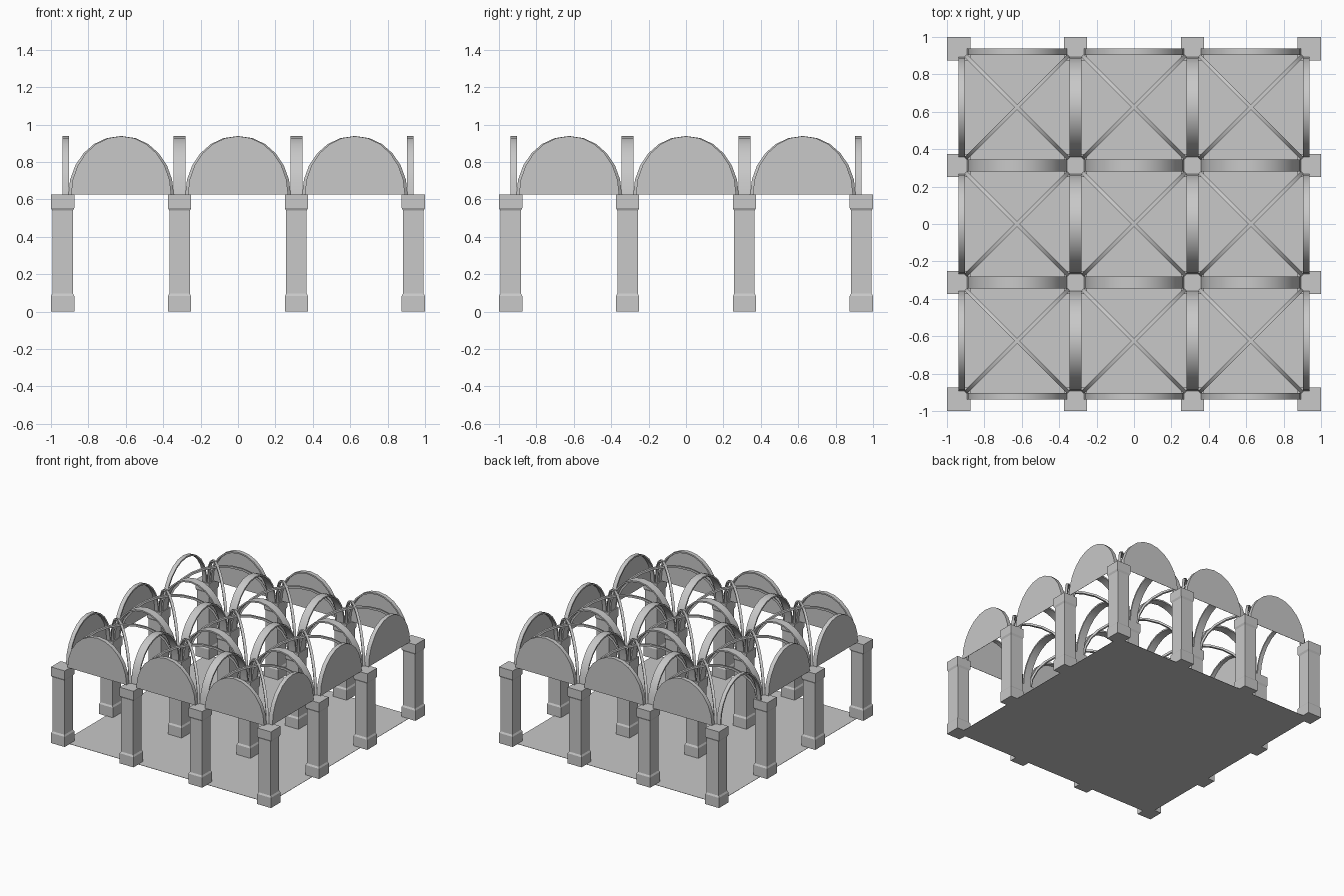
import bpy, bmesh, math
from mathutils import Matrix, Vector

if "Cube" in bpy.data.objects:
    bpy.data.objects.remove(bpy.data.objects["Cube"])

stone = bpy.data.materials.new("grey stone")
stone.use_nodes = True
GREY = (0.58, 0.58, 0.58, 1)
stone.diffuse_color = GREY
stone.node_tree.nodes["Principled BSDF"].inputs["Base Color"].default_value = GREY

BAY = 0.625              # distance between column centres
SPRING = 0.625           # height where the arches start
RISE = 0.313
EDGE = 1.5 * BAY
STEPS = 12


def finish(name, bm, matrix=None, smooth=False):
    """Turn a bmesh into a stone object."""
    if matrix:
        bm.transform(matrix)
    bmesh.ops.recalc_face_normals(bm, faces=bm.faces)
    mesh = bpy.data.meshes.new(name)
    bm.to_mesh(mesh)
    bm.free()
    mesh.materials.append(stone)
    obj = bpy.data.objects.new(name, mesh)
    bpy.context.collection.objects.link(obj)
    if smooth:
        bpy.ops.object.select_all(action='DESELECT')
        obj.select_set(True)
        bpy.context.view_layer.objects.active = obj
        bpy.ops.object.shade_smooth_by_angle(angle=math.radians(30))
    return obj


def loft(bm, rings):
    """Bridge closed rings of points and cap both ends."""
    loops = [[bm.verts.new(p) for p in ring] for ring in rings]
    n = len(loops[0])
    for low, high in zip(loops, loops[1:]):
        for i in range(n):
            j = (i + 1) % n
            bm.faces.new((low[i], low[j], high[j], high[i]))
    bm.faces.new(loops[0])
    bm.faces.new(loops[-1])


def place(x, y, turn):
    return Matrix.Translation((x, y, SPRING)) @ Matrix.Rotation(turn, 4, 'Z')


def ellipse(half_span, rise):
    angles = [math.pi * i / STEPS for i in range(STEPS + 1)]
    return [(half_span * math.cos(a), rise * math.sin(a)) for a in angles]


def arch(name, x, y, turn, half_span, width, depth):
    """Rectangular band bent along a half ellipse."""
    bm = bmesh.new()
    outer = ellipse(half_span, RISE)
    inner = ellipse(half_span - depth, RISE - depth)
    w = width / 2
    loft(bm, [[(ox, -w, oz), (ox, w, oz), (ix, w, iz), (ix, -w, iz)]
              for (ox, oz), (ix, iz) in zip(outer, inner)])
    finish(name, bm, place(x, y, turn), smooth=True)


def lunette(name, x, y, turn):
    """Thin half-elliptical wall panel."""
    bm = bmesh.new()
    shape = ellipse(0.268, RISE)
    loft(bm, [[(px, side, pz) for px, pz in shape] for side in (-0.001, 0.001)])
    finish(name, bm, place(x, y, turn))


# Floor slab
bm = bmesh.new()
loft(bm, [[(sx * EDGE, sy * EDGE, z) for sx, sy in ((-1, -1), (1, -1), (1, 1), (-1, 1))]
          for z in (0, 0.002)])
finish("floor", bm)

# Square columns with base and capital
BLOCK, SHAFT = 0.0625, 0.055
PROFILE = [(BLOCK, 0), (BLOCK, 0.083), (SHAFT, 0.096),
           (SHAFT, 0.54), (BLOCK, 0.555), (BLOCK, SPRING)]
lines = [(i - 1.5) * BAY for i in range(4)]
for x in lines:
    for y in lines:
        bm = bmesh.new()
        loft(bm, [[(x + sx * r, y + sy * r, z)
                   for sx, sy in ((-1, -1), (1, -1), (1, 1), (-1, 1))]
                  for r, z in PROFILE])
        finish("column", bm)

# Arches between the columns, with wall panels round the outside
bays = [-BAY, 0, BAY]
for line in lines:
    outside = abs(line) > BAY
    side = math.copysign(1, line)
    width = 0.033 if outside else 0.065
    offset = line - side * 0.0165 if outside else line
    panel = side * (EDGE - 0.0005)
    for bay in bays:
        kind = "edge_arch" if outside else "inner_arch"
        arch(kind, bay, offset, 0, 0.268, width, 0.012)
        arch(kind, offset, bay, math.pi / 2, 0.268, width, 0.012)
        if outside:
            lunette("wall_panel", bay, panel, 0)
            # One bay at the back of the -x side stays open
            if not (side < 0 and bay > 0):
                lunette("wall_panel", panel, bay, math.pi / 2)

# Crossing diagonal ribs in every bay
for x in bays:
    for y in bays:
        for turn in (math.pi / 4, -math.pi / 4):
            arch("diagonal_rib", x, y, turn, 0.275 * math.sqrt(2), 0.02, 0.016)
